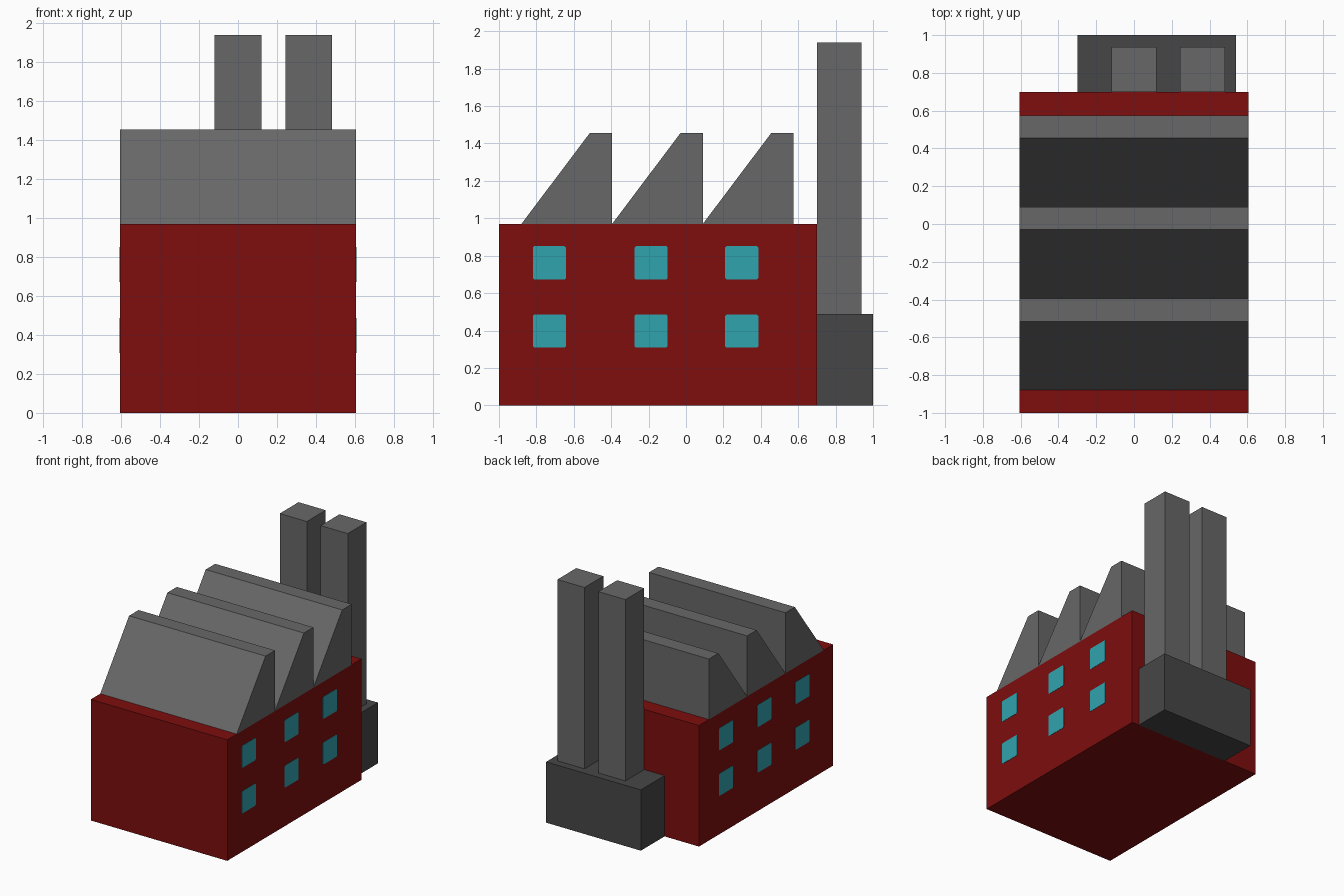
import bpy, bmesh

if "Cube" in bpy.data.objects:
    bpy.data.objects.remove(bpy.data.objects["Cube"])


def material(name, rgb):
    m = bpy.data.materials.new(name)
    m.diffuse_color = (*rgb, 1)
    m.use_nodes = True
    m.node_tree.nodes["Principled BSDF"].inputs["Base Color"].default_value = m.diffuse_color
    return m


RED = material("brick red", (0.21, 0.0042, 0.0042))
GREY = material("concrete grey", (0.137, 0.137, 0.137))
DARK = material("dark grey", (0.062, 0.062, 0.062))
TEAL = material("window teal", (0.030, 0.37, 0.43))


def prism(name, profile, x0, x1, mat):
    """Extrude a (y, z) profile along x."""
    bm = bmesh.new()
    face = bm.faces.new([bm.verts.new((x0, y, z)) for y, z in profile])
    out = bmesh.ops.extrude_face_region(bm, geom=[face])
    moved = [v for v in out["geom"] if isinstance(v, bmesh.types.BMVert)]
    bmesh.ops.translate(bm, verts=moved, vec=(x1 - x0, 0, 0))
    bmesh.ops.recalc_face_normals(bm, faces=bm.faces)
    mesh = bpy.data.meshes.new(name)
    bm.to_mesh(mesh)
    bm.free()
    mesh.materials.append(mat)
    ob = bpy.data.objects.new(name, mesh)
    bpy.context.collection.objects.link(ob)


def box(name, x0, x1, y0, y1, z0, z1, mat):
    prism(name, [(y0, z0), (y1, z0), (y1, z1), (y0, z1)], x0, x1, mat)


HALF = 0.605

# Main hall
box("main_hall", -HALF, HALF, -1.0, 0.70, 0, 0.97, RED)

# Sawtooth roof
for i in range(3):
    y = -0.88 + i * 0.485
    prism(f"roof_tooth_{i + 1}",
          [(y, 0.97), (y + 0.485, 0.97), (y + 0.485, 1.455), (y + 0.365, 1.455)],
          -HALF, HALF, GREY)

# Boiler house and two chimneys behind the hall
box("boiler_house", -0.30, 0.54, 0.70, 1.0, 0, 0.487, DARK)
for i, x in enumerate((0.0, 0.363)):
    box(f"chimney_{i + 1}", x - 0.12, x + 0.12, 0.70, 0.938, 0.487, 1.94, GREY)

# Windows: thin plates with slightly clipped corners, spaced differently per side
H, C = 0.089, 0.008
for side, centres in ((1, (-0.73, -0.187, 0.298)), (-1, (-0.607, -0.125, 0.36))):
    for row, z in enumerate((0.397, 0.762)):
        for col, y in enumerate(centres):
            corners = [(H - C, -H), (H, C - H), (H, H - C), (H - C, H),
                       (C - H, H), (-H, H - C), (-H, C - H), (C - H, -H)]
            prism(f"window_{'right' if side > 0 else 'left'}_{row + 1}_{col + 1}",
                  [(y + a, z + b) for a, b in corners],
                  side * (HALF - 0.003), side * (HALF + 0.002), TEAL)
